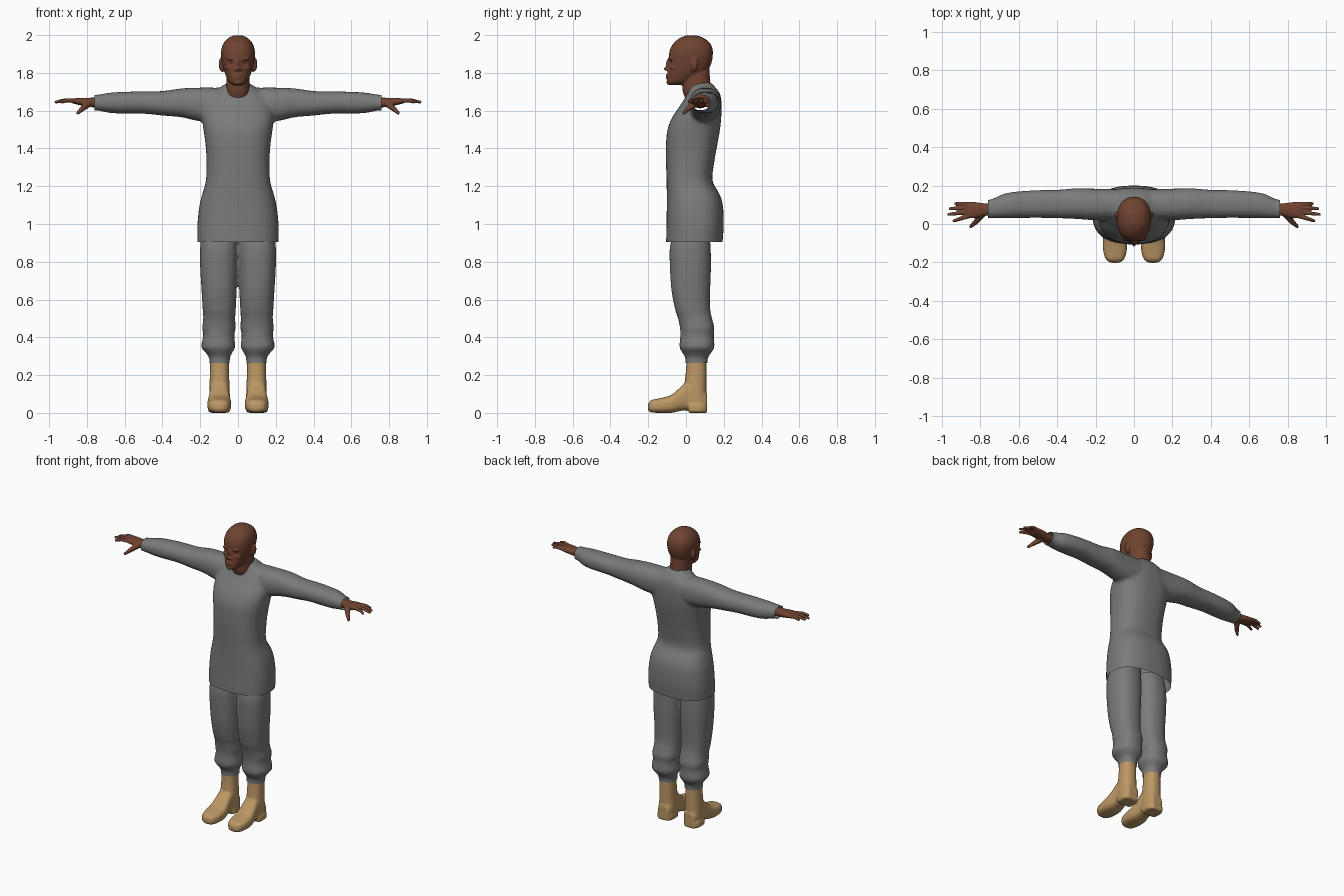
import bpy, bmesh, math
from mathutils import Vector, Matrix

cube = bpy.data.objects.get("Cube")
if cube:
    bpy.data.objects.remove(cube)


def material(name, colour):
    m = bpy.data.materials.new(name)
    m.use_nodes = True
    rgba = (*colour, 1)
    m.diffuse_color = rgba
    node = next(n for n in m.node_tree.nodes if n.type == "BSDF_PRINCIPLED")
    node.inputs["Base Color"].default_value = rgba
    node.inputs["Roughness"].default_value = 0.8
    return m


GREY = material("grey_cloth", (0.19, 0.2, 0.195))
SKIN = material("brown_skin", (0.16, 0.056, 0.03))
TAN = material("tan_leather", (0.5, 0.31, 0.13))


def spline(a, b, c, d, t):
    return (2 * b + (c - a) * t + (2 * a - 5 * b + 4 * c - d) * t * t
            + (3 * b - a - 3 * c + d) * t ** 3) / 2


def loft(bm, axis, rows, power=2.2, side=1, sides=40, steps=4):
    """Skin rounded sections; a row is position, low/high across, low/high along."""
    last = len(rows) - 1
    fine = []
    for i in range(last):
        near = [rows[max(0, min(last, i + k))] for k in (-1, 0, 1, 2)]
        for s in range(steps):
            fine.append([spline(*v, s / steps) for v in zip(*near)])
    fine.append(rows[-1])
    rings = []
    for t, a0, a1, b0, b1 in fine:
        ring = []
        for k in range(sides):
            ang = math.tau * k / sides
            c, s = math.cos(ang), math.sin(ang)
            a = (a0 + a1) / 2 + (a1 - a0) / 2 * math.copysign(abs(c) ** (2 / power), c)
            b = (b0 + b1) / 2 + (b1 - b0) / 2 * math.copysign(abs(s) ** (2 / power), s)
            p = {"x": (t, a, b), "y": (a, t, b), "z": (a, b, t)}[axis]
            ring.append(bm.verts.new((p[0] * side, p[1], p[2])))
        rings.append(ring)
    for r, q in zip(rings, rings[1:]):
        for k in range(sides):
            n = (k + 1) % sides
            bm.faces.new((r[k], r[n], q[n], q[k]))
    bm.faces.new(rings[0])
    bm.faces.new(rings[-1])


def ball(bm, centre, size):
    mat = Matrix.Translation(centre) @ Matrix.Diagonal((*size, 1))
    bmesh.ops.create_icosphere(bm, subdivisions=3, radius=1, matrix=mat)


def tube(bm, points, radii, side):
    pts = [Vector((p[0] * side, p[1], p[2])) for p in points]
    for p, r in zip(pts, radii):
        ball(bm, p, (r, r, r))
    for p, q, r, s in zip(pts, pts[1:], radii, radii[1:]):
        turn = (q - p).to_track_quat("Z", "Y").to_matrix().to_4x4()
        bmesh.ops.create_cone(bm, cap_ends=True, segments=16, radius1=r, radius2=s,
                              depth=(q - p).length,
                              matrix=Matrix.Translation((p + q) / 2) @ turn)


def fuse(name, bm, mat, voxel, smooth, cuts=(), dents=()):
    """Blend overlapping pieces into one skin, trim openings, press in hollows."""
    bmesh.ops.recalc_face_normals(bm, faces=bm.faces)
    mesh = bpy.data.meshes.new(name)
    bm.to_mesh(mesh)
    bm.free()
    ob = bpy.data.objects.new(name, mesh)
    bpy.context.scene.collection.objects.link(ob)
    mod = ob.modifiers.new("Blend", "REMESH")
    mod.mode = "VOXEL"
    mod.voxel_size = voxel
    mod = ob.modifiers.new("Soften", "SMOOTH")
    mod.factor = 0.5
    mod.iterations = smooth
    graph = bpy.context.evaluated_depsgraph_get()
    done = bpy.data.meshes.new_from_object(ob.evaluated_get(graph))
    ob.modifiers.clear()
    ob.data = done
    bm = bmesh.new()
    bm.from_mesh(done)
    for co, no in cuts:
        bmesh.ops.bisect_plane(bm, geom=bm.verts[:] + bm.edges[:] + bm.faces[:],
                               plane_co=co, plane_no=no, clear_outer=True)
    for centre, radius, depth in dents:
        for v in bm.verts:
            d = (v.co - Vector(centre)).length / radius
            v.co.y += depth * math.exp(-d * d)
    for f in bm.faces:
        f.smooth = True
    bm.to_mesh(done)
    bm.free()
    done.materials.clear()
    done.materials.append(mat)
    return ob


# Tunic: body and sleeves, open at hem and cuffs
body = [(.84, .213, -.105, .19), (.92, .215, -.105, .195), (1.0, .215, -.103, .2),
        (1.1, .204, -.102, .195), (1.16, .189, -.102, .177), (1.23, .17, -.103, .14),
        (1.33, .167, -.106, .15), (1.42, .172, -.106, .166), (1.5, .183, -.098, .18),
        (1.57, .19, -.07, .187), (1.64, .175, -.022, .188), (1.69, .13, .005, .18),
        (1.73, .085, .02, .15), (1.75, .05, .04, .13)]
sleeve = [(0, .02, .18, 1.55, 1.718), (.12, .02, .182, 1.54, 1.722), (.21, .02, .184, 1.545, 1.722),
          (.3, .026, .186, 1.565, 1.718), (.4, .03, .178, 1.574, 1.704), (.5, .032, .176, 1.584, 1.702),
          (.6, .031, .17, 1.584, 1.7), (.68, .03, .157, 1.588, 1.695),
          (.74, .03, .13, 1.6, 1.685), (.82, .03, .118, 1.603, 1.682)]
bm = bmesh.new()
loft(bm, "z", [(z, -w, w, a, b) for z, w, a, b in body], 2.5)
for side in (1, -1):
    loft(bm, "x", sleeve, 2.3, side)
fuse("tunic", bm, GREY, .011, 8,
     [((0, 0, .905), (0, 0, -1)), ((.76, 0, 0), (1, 0, 0)), ((-.76, 0, 0), (-1, 0, 0))])

# Trousers gathered above the ankle
leg = [(.97, .0, .185, -.06, .12), (.88, .0, .2, -.085, .13), (.77, .002, .2, -.085, .132),
       (.65, .007, .193, -.077, .128), (.55, .012, .187, -.058, .128), (.5, .015, .184, -.042, .138),
       (.45, .013, .189, -.032, .15), (.41, .02, .184, -.03, .147), (.35, .015, .194, -.034, .15),
       (.32, .03, .172, -.02, .135), (.29, .043, .153, -.004, .116), (.23, .042, .152, -.004, .113)]
bm = bmesh.new()
for side in (1, -1):
    loft(bm, "z", leg, 2.3, side)
fuse("trousers", bm, GREY, .008, 4, [((0, 0, .264), (0, 0, -1))])

# Boots
foot = [(-.202, .08, .118, .015, .045), (-.185, .053, .145, .003, .067), (-.14, .038, .16, 0, .077),
        (-.08, .036, .162, 0, .094), (-.03, .044, .154, .01, .135), (.01, .046, .15, .014, .17),
        (.07, .044, .15, .008, .15), (.112, .06, .135, .01, .1)]
shaft = [(.04, .042, .152, .0, .112), (.12, .044, .152, -.012, .108), (.17, .046, .15, -.006, .108),
         (.23, .048, .148, .0, .108), (.285, .049, .147, .003, .107)]
heel = [(.015, .045, .155, 0, .05), (.08, .043, .157, 0, .05), (.112, .065, .135, 0, .05)]
for side, word in ((1, "left"), (-1, "right")):
    bm = bmesh.new()
    loft(bm, "y", foot, 2.8, side)
    loft(bm, "z", shaft, 2.3, side)
    loft(bm, "y", heel, 5, side)
    fuse(word + "_boot", bm, TAN, .006, 4)

# Hands
palm = [(.68, .045, .107, 1.612, 1.67), (.76, .044, .106, 1.617, 1.669), (.8, .036, .11, 1.622, 1.668),
        (.84, .03, .115, 1.63, 1.668), (.875, .032, .114, 1.638, 1.664)]
tips = [(.04, .945, .016), (.062, .972, .05), (.084, .964, .08), (.104, .936, .106)]
for side, word in ((1, "left"), (-1, "right")):
    bm = bmesh.new()
    loft(bm, "x", palm, 2.5, side)
    for base, x, y in tips:
        mid = ((.86 + x) / 2, (base + y) / 2, 1.655)
        tube(bm, [(.86, base, 1.651), mid, (x - .008, y, 1.646)], (.0115, .0105, .008), side)
    tube(bm, [(.79, .055, 1.64), (.822, .012, 1.612), (.848, -.012, 1.588)],
         (.021, .014, .009), side)
    fuse(word + "_hand", bm, SKIN, .004, 2)

# Head with neck, ears and facial features
skull = [(1.735, .022, -.085, -.03), (1.75, .045, -.1, .02), (1.78, .062, -.1, .075),
         (1.81, .073, -.097, .112), (1.84, .081, -.094, .13), (1.87, .087, -.092, .139),
         (1.9, .09, -.09, .142), (1.93, .087, -.082, .14), (1.96, .075, -.063, .125),
         (1.985, .051, -.031, .093), (1.999, .02, .005, .055)]
neck = [(1.62, .075, .02, .15), (1.69, .066, -.014, .14), (1.74, .062, -.02, .13),
        (1.8, .06, -.02, .125), (1.86, .05, 0, .12)]
bm = bmesh.new()
for rows in (skull, neck):
    loft(bm, "z", [(z, -w, w, a, b) for z, w, a, b in rows], 2.2)
ball(bm, (0, -.095, 1.845), (.009, .011, .03))      # nose bridge
ball(bm, (0, -.102, 1.822), (.011, .016, .011))     # nose tip
ball(bm, (0, -.096, 1.786), (.023, .012, .007))     # upper lip
ball(bm, (0, -.095, 1.773), (.02, .012, .007))      # lower lip
ball(bm, (0, -.09, 1.75), (.024, .014, .014))       # chin
for side in (1, -1):
    ball(bm, (side * .012, -.094, 1.817), (.01, .011, .008))    # nostril
    ball(bm, (side * .034, -.078, 1.874), (.027, .014, .008))   # brow
    ball(bm, (side * .045, -.066, 1.828), (.02, .016, .012))    # cheekbone
    ball(bm, (side * .09, .045, 1.846), (.012, .019, .035))     # ear
    ball(bm, (side * .082, .04, 1.82), (.012, .012, .016))      # ear lobe
hollows = [((s * .034, -.086, 1.855), .014, .009) for s in (1, -1)]
hollows += [((s * .105, .042, 1.85), .01, .005) for s in (1, -1)]
fuse("head", bm, SKIN, .005, 3, dents=hollows)

# Eyeballs
bm = bmesh.new()
for side in (1, -1):
    ball(bm, (side * .034, -.067, 1.855), (.012, .012, .009))
fuse("eyes", bm, SKIN, .002, 1)
